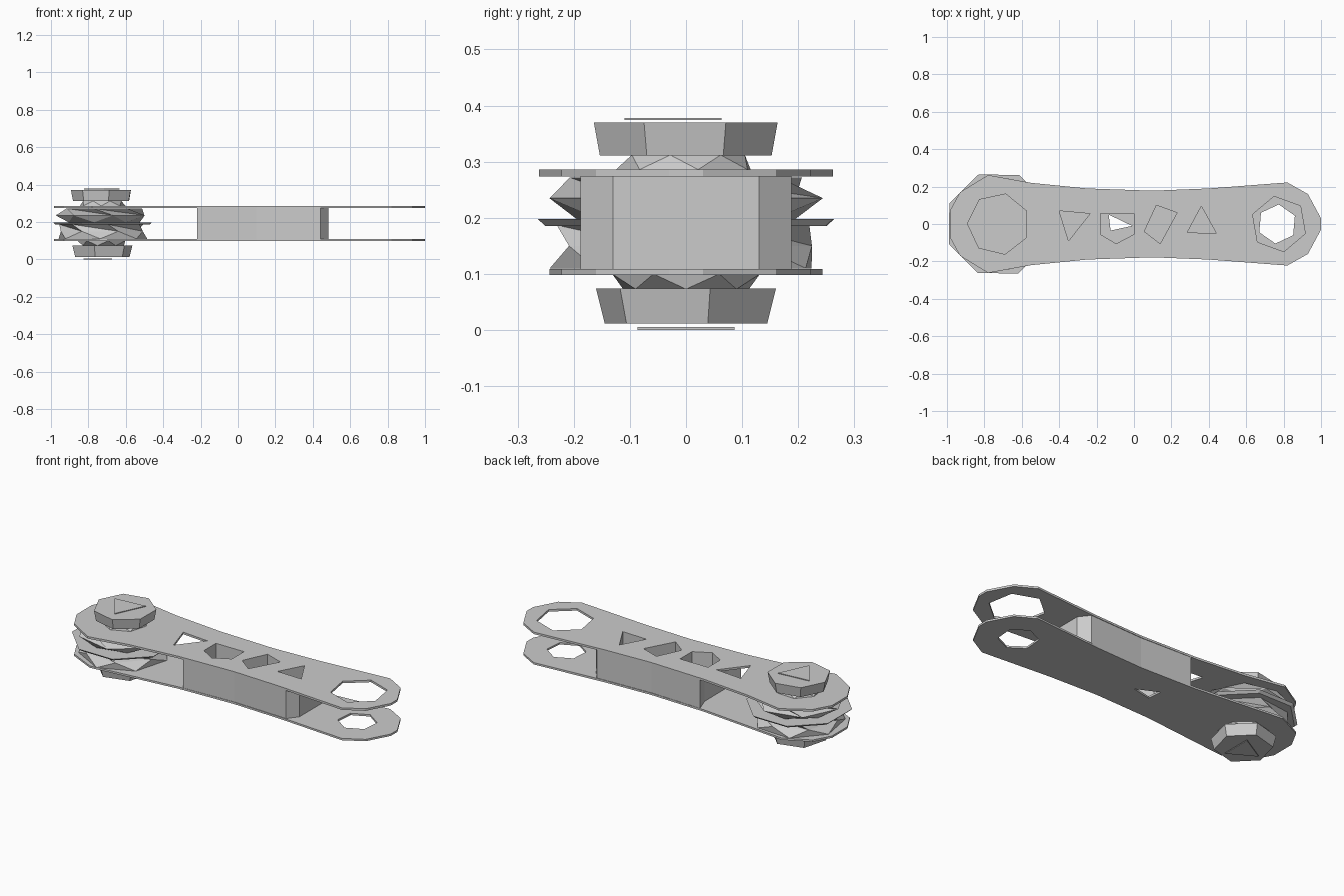
import bpy
import bmesh
from math import cos, sin, radians, tau
from mathutils import Vector

cube = bpy.data.objects.get("Cube")
if cube:
    bpy.data.objects.remove(cube)

metal = bpy.data.materials.new("light grey metal")
metal.use_nodes = True
GREY = (0.6, 0.6, 0.6, 1)
metal.diffuse_color = GREY
metal.node_tree.nodes["Principled BSDF"].inputs["Base Color"].default_value = GREY

PIVOT_X = -0.725


def sheet(name, outlines, z0, z1):
    """Extruded flat outline; every outline after the first is a hole."""
    curve = bpy.data.curves.new(name, "CURVE")
    curve.dimensions = "2D"
    curve.fill_mode = "BOTH"
    curve.extrude = (z1 - z0) / 2
    for outline in outlines:
        spline = curve.splines.new("POLY")
        spline.points.add(len(outline) - 1)
        for point, (x, y) in zip(spline.points, outline):
            point.co = (x, y, 0, 1)
        spline.use_cyclic_u = True
        spline.use_smooth = False
    obj = bpy.data.objects.new(name, curve)
    bpy.context.collection.objects.link(obj)
    obj.location.z = (z0 + z1) / 2
    bpy.ops.object.select_all(action="DESELECT")
    obj.select_set(True)
    bpy.context.view_layer.objects.active = obj
    bpy.ops.object.convert(target="MESH")
    obj = bpy.context.view_layer.objects.active
    obj.data.materials.clear()
    obj.data.materials.append(metal)
    bpy.ops.object.shade_flat()
    return obj


def lathe(name, rings, sides):
    """Faceted solid around the pivot from (height, radius, twist) rings."""
    bm = bmesh.new()
    loops = []
    for z, radius, twist in rings:
        angles = [tau * i / sides + radians(twist) for i in range(sides)]
        loops.append([bm.verts.new(Vector((PIVOT_X + radius * cos(a), radius * sin(a), z)))
                      for a in angles])
    for low, high in zip(loops, loops[1:]):
        for i in range(sides):
            j = (i + 1) % sides
            bm.faces.new((low[i], low[j], high[i]))
            bm.faces.new((low[j], high[j], high[i]))
    bm.faces.new(loops[0][::-1])
    bm.faces.new(loops[-1])
    bmesh.ops.recalc_face_normals(bm, faces=bm.faces)
    mesh = bpy.data.meshes.new(name)
    bm.to_mesh(mesh)
    bm.free()
    mesh.materials.append(metal)
    obj = bpy.data.objects.new(name, mesh)
    bpy.context.collection.objects.link(obj)
    return obj


def mirrored(half):
    return half + [(x, -y) for x, y in reversed(half)]


def polygon(x, radius, sides, turn):
    return [(x + radius * cos(tau * i / sides + radians(turn)),
             radius * sin(tau * i / sides + radians(turn))) for i in range(sides)]


# Cut-outs along the link
left_triangle = [(-.40, .07), (-.235, .055), (-.35, -.09)]
pentagon = [(-.18, .055), (0, .055), (0, -.055), (-.095, -.105), (-.18, -.055)]
quad = [(.12, .1), (.23, .06), (.14, -.105), (.055, -.04)]
right_triangle = [(.36, .095), (.44, -.05), (.285, -.045)]
small_triangle = [(-.135, .05), (-.01, -.01), (-.125, -.035)]


# Side plates
def plate_outline(bulge):
    return mirrored([(-.985, .07), (-.93, .17), (-.78, bulge), (-.55, .22), (-.25, .19),
                     (.1, .178), (.4, .19), (.82, .222), (.93, .16), (1, .03)])


sheet("upper_plate", [plate_outline(.262), polygon(.775, .15, 6, 40),
                      left_triangle, pentagon, quad, right_triangle], .274, .286)
sheet("lower_plate", [plate_outline(.243), polygon(.765, .105, 6, 25),
                      small_triangle], .098, .109)

# Solid spacer between the plates
spacer = mirrored([(-.19, .1), (-.22, .187), (.1, .175), (.44, .188), (.485, .13)])
sheet("spacer", [spacer, pentagon, quad, right_triangle], .109, .274)

# Pivot rollers with the thin washer between them
lathe("lower_roller", [(.11, .243, 10), (.15, .225, 35), (.187, .232, 20)], 7)
lathe("middle_washer", [(.185, .27, 22), (.198, .285, 22)], 8)
lathe("upper_roller", [(.198, .2, 0), (.235, .25, 26), (.272, .212, 0)], 7)

# Bolt and nut, each with a neck and a thin face plate
lathe("bolt_neck", [(.286, .125, 10), (.312, .105, 36)], 7)
lathe("bolt_head", [(.311, .157, 25), (.37, .168, 25)], 7)
lathe("bolt_face", [(.374, .11, 35), (.378, .11, 35)], 3)
lathe("nut_neck", [(.073, .115, 0), (.1, .135, 26)], 7)
lathe("nut", [(.012, .15, 15), (.074, .166, 15)], 6)
lathe("nut_face", [(0, .1, 60), (.005, .1, 60)], 3)
